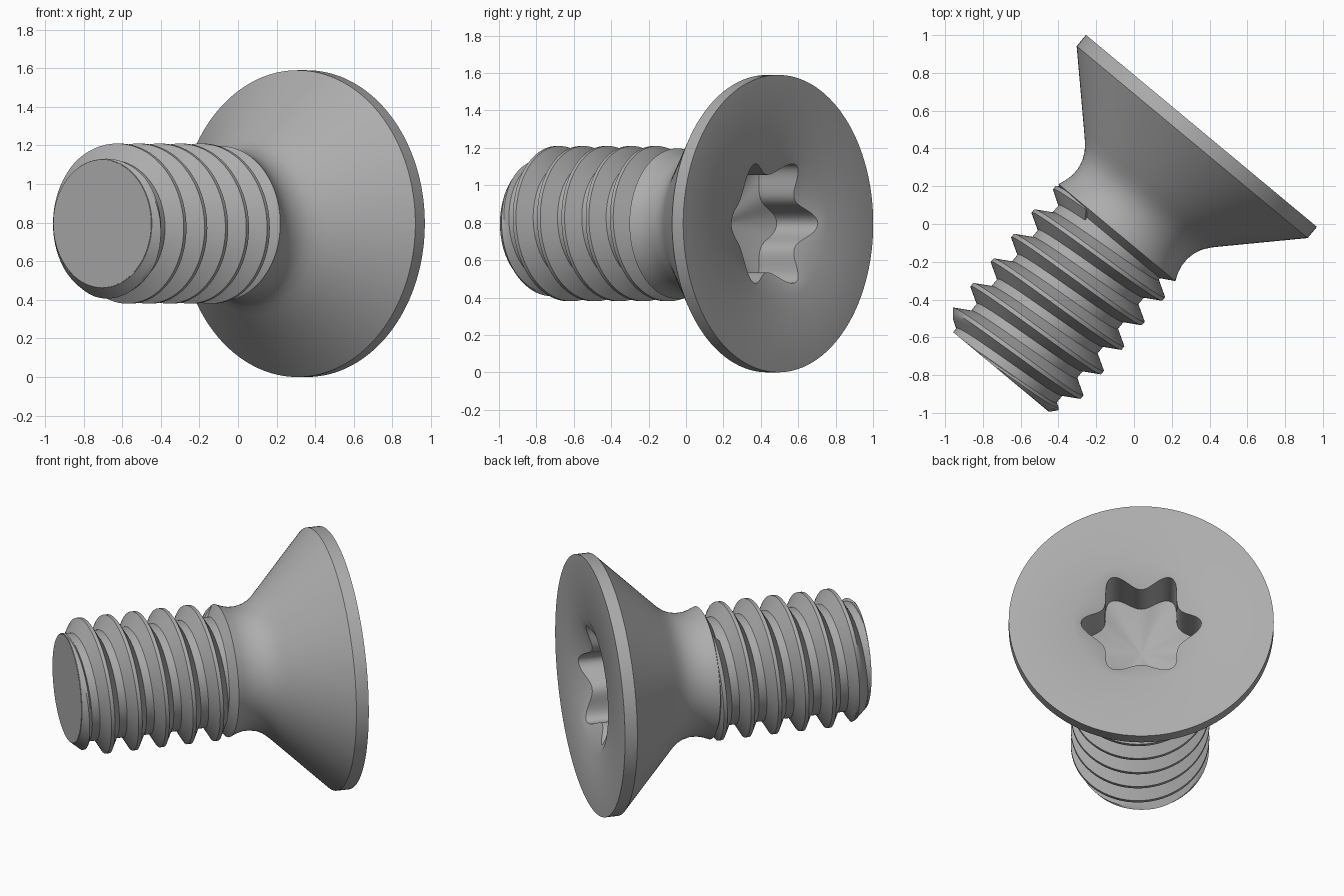
import bpy, bmesh, math
from math import cos, sin, pi
from mathutils import Matrix, Vector

cube = bpy.data.objects.get("Cube")
if cube:
    bpy.data.objects.remove(cube)

SEG = 144                    # sides around the axis
HEAD_R, CORE_R, CREST_R = 0.795, 0.33, 0.415
LENGTH, PITCH = 1.66, 0.169
RIM_R, FLOOR_DEPTH, TIP_DEPTH = 0.41, 0.31, 0.40

steel = bpy.data.materials.new("grey_steel")
steel.use_nodes = True
grey = (0.42, 0.42, 0.42, 1)
steel.diffuse_color = grey
steel.node_tree.nodes["Principled BSDF"].inputs["Base Color"].default_value = grey

# Screw axis lies flat; local z points out of the head, depth runs along -z
axis = Vector((0.639, 0.769, 0)).normalized()
side = Vector((axis.y, -axis.x, 0))
down = axis.cross(side)
placement = Matrix((side, down, axis)).transposed().to_4x4()
placement.translation = (0.357, 0.493, 0.795)


def polar(r, a, depth):
    return (r * cos(a), r * sin(a), -depth)


def finish(bm, name):
    bmesh.ops.remove_doubles(bm, verts=bm.verts, dist=0.0002)
    bmesh.ops.recalc_face_normals(bm, faces=bm.faces)
    mesh = bpy.data.meshes.new(name)
    bm.to_mesh(mesh)
    bm.free()
    mesh.materials.append(steel)
    obj = bpy.data.objects.new(name, mesh)
    bpy.context.collection.objects.link(obj)
    obj.matrix_world = placement
    bpy.ops.object.select_all(action="DESELECT")
    obj.select_set(True)
    bpy.context.view_layer.objects.active = obj
    bpy.ops.object.shade_smooth_by_angle(angle=math.radians(28))
    return obj


def skin(bm, rows, closed):
    """Join neighbouring rows of points with quads."""
    grid = [[bm.verts.new(p) for p in row] for row in rows]
    for a, b in zip(grid, grid[1:]):
        n = len(a)
        for i in range(n if closed else n - 1):
            j = (i + 1) % n
            bm.faces.new((a[i], a[j], b[j], b[i]))
    return grid


# Six-lobed drive outline
def lobe(a):
    return 0.306 + 0.05 * cos(6 * a) + 0.005 * cos(12 * a)


# Body: drive recess, flat face, rim, cone, filleted neck, core and tip
angles = [2 * pi * i / SEG for i in range(SEG)]
rows = [
    [polar(lobe(a) * 0.04, a, TIP_DEPTH) for a in angles],
    [polar(lobe(a), a, FLOOR_DEPTH) for a in angles],
    [polar(lobe(a), a, (RIM_R - lobe(a)) * 0.5) for a in angles],
]
profile = [
    (RIM_R, 0), (HEAD_R, 0), (HEAD_R, 0.077), (0.475, 0.40), (0.436, 0.44),
    (0.405, 0.48), (0.386, 0.52), (0.375, 0.57), (0.376, 0.62),
    (0.386, 0.66), (0.402, 0.70), (CORE_R, 0.74), (CORE_R, LENGTH),
]
rows += [[polar(r, a, d) for a in angles] for r, d in profile]
bm = bmesh.new()
grid = skin(bm, rows, True)
bm.faces.new(grid[0])
bm.faces.new(grid[-1])
finish(bm, "screw_body")

# Thread: right-handed ridge, fading in at the neck, chamfered at the tip
ROOT_R = CORE_R - 0.015
FLANK, CREST_HALF, STEPS = 0.058, 0.011, 5
ridge = [(ROOT_R + (CREST_R - ROOT_R) * k / STEPS,
          -CREST_HALF - FLANK * (1 - k / STEPS)) for k in range(STEPS + 1)]
ridge += [(r, -d) for r, d in reversed(ridge)]

start, end = 0.70, LENGTH + 0.08
count = int((end - start) / PITCH * SEG)
rows = []
for i in range(count + 1):
    centre = start + PITCH * i / SEG
    angle = (0.981 - centre) / PITCH * 2 * pi
    fade = min(1, 0.75 + i / SEG)
    row = []
    for r, offset in ridge:
        depth = min(centre + offset, LENGTH - 0.003)
        radius = ROOT_R + (r - ROOT_R) * fade
        radius = min(radius, CORE_R + (LENGTH - depth) * 0.85)
        row.append(polar(radius, angle, depth))
    rows.append(row)
bm = bmesh.new()
grid = skin(bm, rows, False)
bm.faces.new(grid[0])
finish(bm, "screw_thread")
